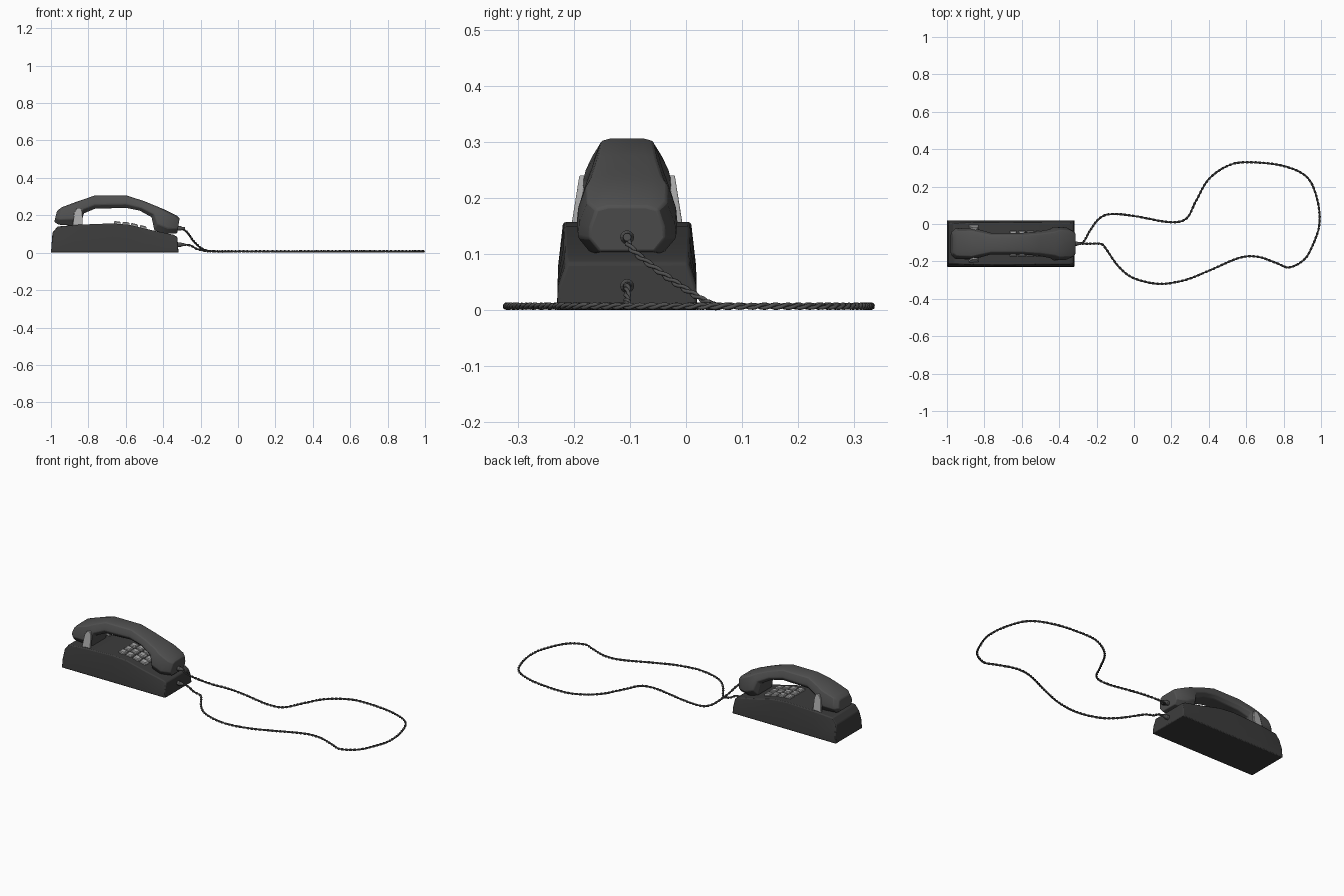
import bpy, bmesh, math
from mathutils import Vector

if "Cube" in bpy.data.objects:
    bpy.data.objects.remove(bpy.data.objects["Cube"])

CY = -0.105  # centre line of the phone in y


def material(name, v):
    m = bpy.data.materials.new(name)
    m.diffuse_color = (v, v, v, 1)
    m.use_nodes = True
    m.node_tree.nodes["Principled BSDF"].inputs["Base Color"].default_value = m.diffuse_color
    return m


DARK = material("dark_grey", 0.045)
MID = material("mid_grey", 0.08)
LIGHT = material("light_grey", 0.4)


def finish(ob, mat, bevel=0, angle=25):
    ob.data.materials.append(mat)
    if bevel:
        b = ob.modifiers.new("bevel", 'BEVEL')
        b.width, b.segments, b.limit_method = bevel, 2, 'ANGLE'
        b.angle_limit = math.radians(28)
    bpy.ops.object.select_all(action='DESELECT')
    bpy.context.view_layer.objects.active = ob
    ob.select_set(True)
    bpy.ops.object.shade_smooth_by_angle(angle=math.radians(angle))
    return ob


def loft(name, rings, mat, bevel=0, angle=25):
    bm = bmesh.new()
    rs = [[bm.verts.new(p) for p in r] for r in rings]
    n = len(rs[0])
    for a, b in zip(rs, rs[1:]):
        for i in range(n):
            j = (i + 1) % n
            bm.faces.new((a[i], a[j], b[j], b[i]))
    bm.faces.new(rs[0])
    bm.faces.new(rs[-1])
    bmesh.ops.recalc_face_normals(bm, faces=bm.faces)
    me = bpy.data.meshes.new(name)
    bm.to_mesh(me)
    bm.free()
    ob = bpy.data.objects.new(name, me)
    bpy.context.collection.objects.link(ob)
    return finish(ob, mat, bevel, angle)


# Base: arched top, sides upright then leaning in; (x bottom, x top, z top, half width top)
BASE = [(-1, -0.992, 0.107, 0.108), (-0.965, -0.965, 0.14, 0.108), (-0.85, -0.85, 0.15, 0.113),
        (-0.67, -0.67, 0.157, 0.114), (-0.58, -0.58, 0.149, 0.113), (-0.46, -0.46, 0.12, 0.112),
        (-0.345, -0.345, 0.096, 0.111), (-0.318, -0.324, 0.084, 0.107)]
rings = []
for xb, xt, z, w in BASE:
    xm = (xb + xt) / 2
    half = [(xb, 0.125, 0), (xm, 0.123, z * 0.5), (xt, w, z)]
    rings.append([(x, CY - y, h) for x, y, h in half] + [(x, CY + y, h) for x, y, h in reversed(half)])
loft("phone_base", rings, DARK, 0.005)


def base_top(x):
    for (_, x0, z0, _), (_, x1, z1, _) in zip(BASE, BASE[1:]):
        if x0 <= x <= x1:
            return z0 + (z1 - z0) * (x - x0) / (x1 - x0)
    return 0


# Handset: (top x, top z, bottom x, bottom z, half width)
HAND = [(-0.968, 0.222, -0.982, 0.165, 0.062), (-0.945, 0.242, -0.96, 0.15, 0.082),
        (-0.87, 0.27, -0.84, 0.142, 0.086), (-0.835, 0.282, -0.825, 0.21, 0.076),
        (-0.765, 0.306, -0.765, 0.235, 0.058), (-0.595, 0.306, -0.6, 0.24, 0.058),
        (-0.5, 0.275, -0.525, 0.225, 0.065), (-0.42, 0.242, -0.462, 0.19, 0.078),
        (-0.395, 0.232, -0.447, 0.12, 0.09), (-0.33, 0.2, -0.395, 0.1, 0.088),
        (-0.312, 0.185, -0.325, 0.104, 0.068)]
# cross-section: fraction of width, fraction of height
SEC = [(0.72, 0), (1, 0.3), (0.97, 0.55), (0.8, 0.93), (0.5, 1)]
SEC += [(-w, t) for w, t in reversed(SEC)]
rings = [[(xb + (xt - xb) * t, CY + w * hw, zb + (zt - zb) * t) for w, t in SEC]
         for xt, zt, xb, zb, hw in HAND]
loft("handset", rings, MID, 0.004, 30)

# Cradle prongs either side of the handset
for s, side in ((-1, "front"), (1, "back")):
    rings = []
    for z, x0, x1, y in ((0.14, -0.885, -0.83, 0.095), (0.215, -0.875, -0.832, 0.083), (0.24, -0.86, -0.84, 0.079)):
        a, b = CY + s * (y - 0.006), CY + s * (y + 0.006)
        rings.append([(x0, a, z), (x1, a, z), (x1, b, z), (x0, b, z)])
    loft("cradle_prong_" + side, rings, LIGHT, 0.002)

# Keypad: four by three keys following the slope
for i in range(4):
    x0 = -0.645 + i * 0.046
    for j in range(3):
        y0 = CY + (j - 1) * 0.05
        rings = []
        for h, r in ((-0.006, 0.018), (0.008, 0.018), (0.013, 0.014)):
            rings.append([(x0 + sx * r, y0 + sy * r, base_top(x0 + sx * r) + h)
                          for sx, sy in ((-1, -1), (1, -1), (1, 1), (-1, 1))])
        loft(f"key_{i}_{j}", rings, LIGHT)

# Cord plugs on handset and base
for name, z in (("handset_plug", 0.13), ("base_plug", 0.043)):
    rings = [[(x, CY + r * math.cos(k * math.pi / 6), z + r * math.sin(k * math.pi / 6)) for k in range(12)]
             for x, r in ((-0.335, 0.0125), (-0.306, 0.0125), (-0.3, 0.009), (-0.283, 0.007))]
    loft(name, rings, MID)

# Cord path: out of the handset, around the loop, back to the base
FLOOR = [(-0.12, 0.053), (0, 0.043), (0.19, 0.01), (0.28, 0.03), (0.33, 0.12), (0.4, 0.24),
         (0.51, 0.315), (0.625, 0.33), (0.8, 0.31), (0.925, 0.25), (0.98, 0.13), (0.991, 0),
         (0.957, -0.11), (0.91, -0.19), (0.83, -0.232), (0.765, -0.21), (0.66, -0.175),
         (0.56, -0.182), (0.4, -0.25), (0.27, -0.3), (0.134, -0.32), (0, -0.29), (-0.08, -0.23),
         (-0.145, -0.14)]
path = [(-0.3, CY, 0.13), (-0.27, -0.095, 0.107), (-0.235, -0.035, 0.06), (-0.185, 0.03, 0.018)]
path += [(x, y, 0.007) for x, y in FLOOR]
path += [(-0.172, -0.108, 0.009), (-0.22, CY, 0.02), (-0.255, CY, 0.039), (-0.3, CY, 0.043)]
P = [Vector(p) for p in path]
P = [2 * P[0] - P[1]] + P + [2 * P[-1] - P[-2]]
fine = []
for a, b, c, d in zip(P, P[1:], P[2:], P[3:]):
    for k in range(40):
        t = k / 40
        fine.append(0.5 * (2 * b + (c - a) * t + (2 * a - 5 * b + 4 * c - d) * t * t
                           + (3 * b - a - 3 * c + d) * t ** 3))

# Even samples along the path, about nine per twist
PITCH, STEP = 0.045, 0.005
samples, dist, nxt = [], 0, 0
for a, b in zip(fine, fine[1:]):
    dist += (b - a).length
    if dist >= nxt:
        samples.append((b, (b - a).normalized(), dist))
        nxt += STEP

# Two twisted strands
for s in range(2):
    cu = bpy.data.curves.new(f"cord_strand_{s}", 'CURVE')
    cu.dimensions = '3D'
    cu.bevel_depth, cu.bevel_resolution = 0.0036, 1
    cu.use_fill_caps = True
    sp = cu.splines.new('POLY')
    sp.points.add(len(samples) - 1)
    for pt, (p, t, d) in zip(sp.points, samples):
        side = t.cross(Vector((0, 0, 1))).normalized()
        up = side.cross(t)
        a = 2 * math.pi * d / PITCH + s * math.pi
        pt.co = (*(p + 0.0032 * (side * math.cos(a) + up * math.sin(a))), 1)
    cu.materials.append(MID)
    bpy.context.collection.objects.link(bpy.data.objects.new(f"cord_strand_{s}", cu))
